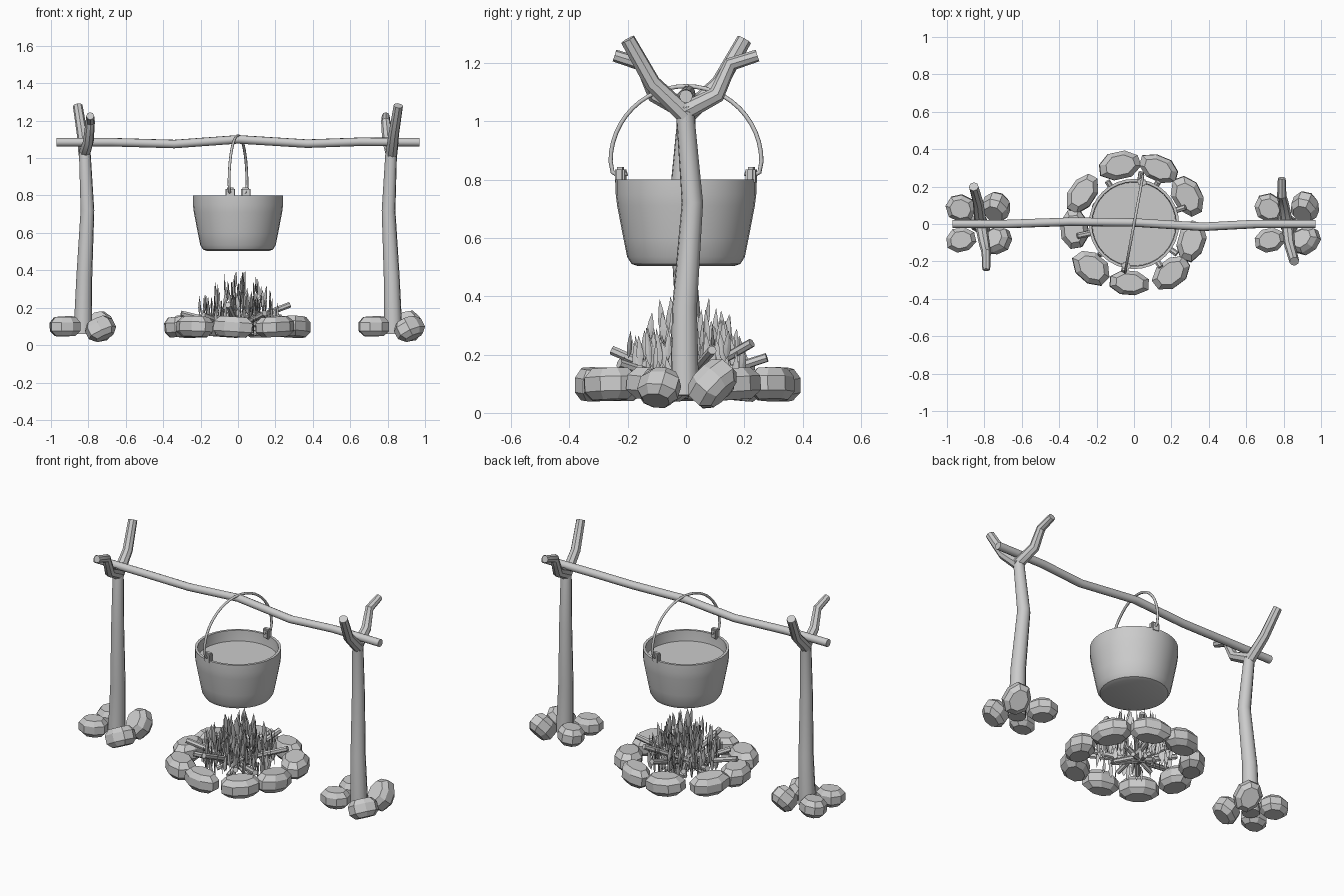
import bpy, bmesh, math, random
from mathutils import Vector, Matrix, Euler

if "Cube" in bpy.data.objects:
    bpy.data.objects.remove(bpy.data.objects["Cube"])

random.seed(7)


def finish(name, bm, smooth=None):
    bmesh.ops.recalc_face_normals(bm, faces=bm.faces)
    me = bpy.data.meshes.new(name)
    bm.to_mesh(me)
    bm.free()
    ob = bpy.data.objects.new(name, me)
    bpy.context.collection.objects.link(ob)
    if smooth:
        bpy.ops.object.select_all(action='DESELECT')
        ob.select_set(True)
        bpy.context.view_layer.objects.active = ob
        bpy.ops.object.shade_smooth_by_angle(angle=math.radians(smooth))
    return ob


def bridge(bm, a, b):
    n = len(a)
    for i in range(n):
        bm.faces.new((a[i], a[(i + 1) % n], b[(i + 1) % n], b[i]))


def add_tube(bm, pts, radii, sides=8):
    """Capped tube along a path, mitred at the joints."""
    pts = [Vector(p) for p in pts]
    rings, side = [], None
    for i, p in enumerate(pts):
        a = (p - pts[i - 1]).normalized() if i else Vector()
        b = (pts[i + 1] - p).normalized() if i < len(pts) - 1 else Vector()
        t = (a + b).normalized()
        side = side or t.orthogonal()
        side = (side - t * side.dot(t)).normalized()
        up = t.cross(side)
        r = radii[i] if isinstance(radii, (list, tuple)) else radii
        rings.append([bm.verts.new(p + r * (side * math.cos(k) + up * math.sin(k)))
                      for k in (2 * math.pi * j / sides for j in range(sides))])
    for a, b in zip(rings, rings[1:]):
        bridge(bm, a, b)
    bm.faces.new(rings[0])
    bm.faces.new(rings[-1])


def add_stone(bm, loc, size, rot):
    """Chamfered block made of four octagonal rings, slightly irregular."""
    m = Matrix.Translation(loc) @ Euler(rot).to_matrix().to_4x4()
    jit = [random.uniform(0.93, 1.04) for _ in range(8)]
    rings = []
    for z, s in ((-0.5, 0.68), (-0.24, 1), (0.22, 1), (0.5, 0.7)):
        ring = []
        for k in range(8):
            a = math.pi * (k + 0.5) / 4
            v = Vector((0.54 * size[0] * s * jit[k] * math.cos(a),
                        0.54 * size[1] * s * jit[k] * math.sin(a), z * size[2]))
            ring.append(bm.verts.new(m @ v))
        rings.append(ring)
    for a, b in zip(rings, rings[1:]):
        bridge(bm, a, b)
    bm.faces.new(rings[0])
    bm.faces.new(rings[-1])


# forked posts, the left one is the right one turned half round
for name, s in (("right", 1), ("left", -1)):
    bm = bmesh.new()
    turn = lambda pts: [(s * x, s * y, z) for x, y, z in pts]
    add_tube(bm, turn([(.83, -.005, .06), (.822, -.005, .36), (.805, .022, .72), (.82, -.005, 1.05)]),
             [.05, .043, .037, .031], 10)
    add_tube(bm, turn([(.82, 0, 1.02), (.833, -.115, 1.13), (.857, -.2, 1.28)]), [.033, .029, .026])
    add_tube(bm, turn([(.82, -.01, 1.03), (.80, .105, 1.09), (.79, .152, 1.195), (.79, .245, 1.225)]),
             [.033, .029, .025, .021])
    finish(name + "_forked_post", bm, 40)

# crossbar
bm = bmesh.new()
add_tube(bm, [(-.97, 0, 1.085), (-.68, 0, 1.085), (-.34, .012, 1.075), (0, .008, 1.1),
              (.37, -.015, 1.077), (.65, 0, 1.087), (.97, 0, 1.085)], .023, 10)
finish("crossbar", bm, 40)

# stones propping each post
foot = [((-.1, -.085, .1), (.16, .13, .10), (0, 0, .2)),
        ((-.1, .085, .1), (.16, .14, .10), (.1, 0, -.5)),
        ((.09, -.09, .087), (.16, .13, .105), (-.45, -.3, .5)),
        ((.09, .09, .1), (.14, .17, .11), (.85, -.2, -.2))]
for name, cx in (("left", -.825), ("right", .825)):
    bm = bmesh.new()
    for (x, y, z), size, rot in foot:
        add_stone(bm, (cx + x, y, z), size, rot)
    finish(name + "_post_stones", bm)

# fire ring
bm = bmesh.new()
for deg in (104, 66, 27, -17, -53, -95, -134, -175, 149):
    a = math.radians(deg)
    r = random.uniform(.315, .33)
    add_stone(bm, (r * math.cos(a), r * math.sin(a), .098),
              (random.uniform(.135, .155), random.uniform(.205, .225), .108),
              (random.uniform(-.08, .08), random.uniform(-.08, .08), a))
finish("fire_ring_stones", bm)

# firewood leaning outward onto the stones
bm = bmesh.new()
for deg, r, z in ((18, .29, .215), (60, .26, .24), (82, .28, .19), (122, .27, .16), (155, .24, .15),
                  (192, .31, .17), (222, .25, .16), (258, .26, .215), (302, .27, .17), (325, .28, .15)):
    a = math.radians(deg)
    b = a + math.pi + random.uniform(-.7, .7)
    add_tube(bm, [(.12 * math.cos(b), .12 * math.sin(b), .06),
                  (.08 * math.cos(a), .08 * math.sin(a), .06 + (z - .06) * .5),
                  (r * math.cos(a), r * math.sin(a), z)], [.013, .016, .016], 7)
finish("firewood", bm, 40)

# flames: thin upright leaf blades filling a cone
bm = bmesh.new()
for i in range(210):
    a, r = random.uniform(0, 2 * math.pi), .215 * math.sqrt(random.random())
    top = .47 - .9 * r
    h = random.uniform(.09, .14)
    z = random.uniform(.05, max(.06, top - h))
    w = random.uniform(.010, .016)
    yaw = math.pi / 2 + random.gauss(0, .5)
    m = (Matrix.Translation((r * math.cos(a), r * math.sin(a), z)) @ Matrix.Rotation(yaw, 4, 'Z')
         @ Matrix.Rotation(random.uniform(-.15, .15), 4, 'Y'))
    outline = [(0, 0), (.8, .2), (1, .4), (.6, .72), (0, 1), (-.6, .72), (-1, .4), (-.8, .2)]
    rim = [bm.verts.new(m @ Vector((w * x, 0, h * t))) for x, t in outline]
    for d in (-.003, .003):
        mid = bm.verts.new(m @ Vector((0, d, h * .4)))
        for k in range(8):
            bm.faces.new((rim[k], rim[(k + 1) % 8], mid))
finish("flames", bm)

# pot: lathed wall with inner lip, closed by the stew surface
bm = bmesh.new()
profile = [(.165, .503), (.187, .511), (.202, .535), (.215, .60), (.236, .71), (.241, .75),
           (.241, .80), (.226, .80), (.224, .74), (.20, .58), (.17, .53)]
rings = [[bm.verts.new((r * math.cos(k), r * math.sin(k), z))
          for k in (2 * math.pi * j / 32 for j in range(32))] for r, z in profile]
for a, b in zip(rings, rings[1:]):
    bridge(bm, a, b)
bm.faces.new(rings[0])
bm.faces.new(rings[-1])
finish("pot", bm, 35)

bm = bmesh.new()
bmesh.ops.create_circle(bm, cap_ends=True, segments=32, radius=.225,
                        matrix=Matrix.Translation((0, 0, .735)))
finish("stew_surface", bm)

# pot lugs and wire handle, turned slightly round z
twist = Matrix.Rotation(math.radians(-10.5), 4, 'Z')
bm = bmesh.new()
for s in (-1, 1):
    bmesh.ops.create_cube(bm, size=1, matrix=twist @ Matrix.Translation((0, s * .228, .812))
                          @ Matrix.Diagonal((.05, .034, .062, 1)))
bmesh.ops.bevel(bm, geom=bm.edges[:], offset=.008, segments=2, affect='EDGES')
finish("pot_lugs", bm, 40)

bm = bmesh.new()
arch = [(0, .263 * math.cos(t), .862 + .258 * math.sin(t))
        for t in (math.pi * i / 24 for i in range(25))]
path = ([(0, .205, .82), (0, .235, .813), (0, .256, .825)] + arch
        + [(0, -.256, .825), (0, -.235, .813), (0, -.205, .82)])
add_tube(bm, [twist @ Vector(p) for p in path], .0075, 8)
finish("pot_handle", bm, 50)
